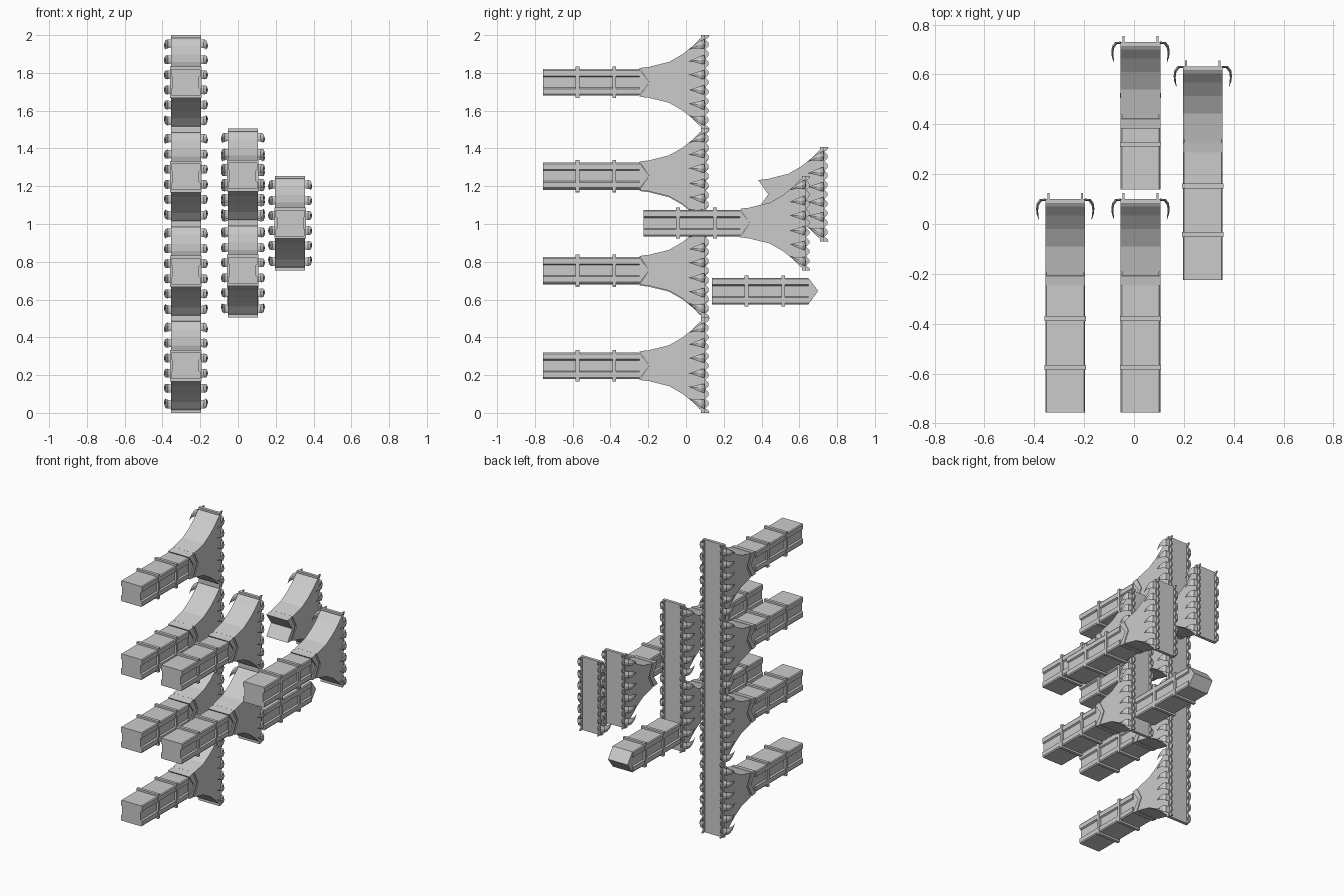
import bpy
import bmesh
from mathutils import Vector

cube = bpy.data.objects.get("Cube")
if cube:
    bpy.data.objects.remove(cube)

stone = bpy.data.materials.new("grey_stone")
stone.use_nodes = True
GREY = (0.6, 0.6, 0.6, 1)
stone.diffuse_color = GREY
stone.node_tree.nodes["Principled BSDF"].inputs["Base Color"].default_value = GREY


def finish(bm, name):
    bmesh.ops.recalc_face_normals(bm, faces=bm.faces)
    mesh = bpy.data.meshes.new(name)
    bm.to_mesh(mesh)
    bm.free()
    mesh.materials.append(stone)
    return mesh


def extrude(bm, points, direction):
    """Extrude a closed outline of 3D points along a vector."""
    face = bm.faces.new([bm.verts.new(p) for p in points])
    out = bmesh.ops.extrude_face_region(bm, geom=[face], use_keep_orig=True)
    moved = [g for g in out["geom"] if isinstance(g, bmesh.types.BMVert)]
    bmesh.ops.translate(bm, verts=moved, vec=direction)


def side_prism(bm, outline, x0, x1):
    """Extrude a (y, z) outline across x."""
    extrude(bm, [(x0, y, z) for y, z in outline], Vector((x1 - x0, 0, 0)))


def mirror_z(half):
    """Close a half outline by mirroring it below z = 0."""
    return half + [(a, -b) for a, b in reversed(half) if b]


def mirror_x(bm):
    """Add a copy of everything on the other side of x = 0."""
    out = bmesh.ops.duplicate(bm, geom=bm.verts[:] + bm.edges[:] + bm.faces[:])
    for v in out["geom"]:
        if isinstance(v, bmesh.types.BMVert):
            v.co.x = -v.co.x


# Beam: grooved section along y, with a pointed end
def make_beam():
    bm = bmesh.new()
    right = mirror_z([(0.075, 0.07), (0.08, 0.063), (0.08, 0.034), (0.07, 0.028)])
    section = right + [(-x, z) for x, z in reversed(right)]
    extrude(bm, [(x, -0.757, z) for x, z in section], Vector((0, 0.51, 0)))
    side_prism(bm, [(-0.247, 0.07), (-0.195, 0), (-0.247, -0.07)], -0.074, 0.074)
    return finish(bm, "beam")


# Bands: two thin collars around the beam
def make_bands():
    bm = bmesh.new()
    for y in (-0.575, -0.38):
        side_prism(bm, mirror_z([(y - 0.01, 0.083), (y + 0.01, 0.083)]), -0.083, 0.083)
    return finish(bm, "beam_bands")


# Flared head: collar and flare with a chevron groove between them
def make_head():
    bm = bmesh.new()
    collar = [(-0.195, 0), (-0.247, 0.075), (-0.208, 0.081), (-0.165, 0),
              (-0.208, -0.081), (-0.247, -0.075)]
    side_prism(bm, collar, -0.08, 0.08)
    curve = [(-0.09, 0.108), (-0.02, 0.148), (0.035, 0.192), (0.07, 0.228), (0.09, 0.24)]
    side_prism(bm, mirror_z([(-0.15, 0), (-0.192, 0.083)] + curve), -0.08, 0.08)
    side_prism(bm, mirror_z([(-0.17, 0), (-0.212, 0.078), (-0.09, 0.105), (0, 0.15)]),
               -0.075, 0.075)
    return finish(bm, "flared_head")


# Back plate with flared lips at both ends
def make_plate():
    bm = bmesh.new()
    outline = mirror_z([(0.1, 0.25), (0.08, 0.25), (0.08, 0.238), (0.088, 0.225)])
    side_prism(bm, outline, -0.08, 0.08)
    return finish(bm, "back_plate")


# Scalloped fins along both edges of the back plate
def make_fins():
    bm = bmesh.new()
    outline = [(0.09, -0.25), (0.124, -0.25), (0.12, -0.238)]
    teeth = 9
    step = 0.45 / teeth
    for i in range(teeth):
        z = -0.225 + i * step
        outline += [(0.103, z), (0.12, z + step * 0.35), (0.12, z + step * 0.65)]
    outline += [(0.103, 0.225), (0.12, 0.238), (0.124, 0.25), (0.09, 0.25)]
    side_prism(bm, outline, 0.064, 0.072)
    mirror_x(bm)
    return finish(bm, "scalloped_fins")


# Claws: thin tapering hooks curling forward from the plate edges
def make_claws():
    bm = bmesh.new()
    # x, y and half height along the hook
    path = [(0.075, 0.098, 0.02), (0.098, 0.096, 0.024), (0.11, 0.08, 0.021),
            (0.113, 0.058, 0.014), (0.111, 0.037, 0.007), (0.106, 0.018, 0.001)]
    for z, droop in ((0.205, 0.03), (0.12, 0.008), (0.04, 0)):
        for s in (1, -1):
            rings = []
            for i, (x, y, h) in enumerate(path):
                t = 0.004 if i < 5 else 0.001
                zc = s * (z - droop * (i / 5) ** 2)
                rings.append([bm.verts.new(p) for p in (
                    (x, y, zc + h), (x - t, y - t, zc + h * 0.4),
                    (x - t, y - t, zc - h * 0.4), (x, y, zc - h),
                    (x + t, y + t, zc))])
            for a, b in zip(rings, rings[1:]):
                for k in range(5):
                    m = (k + 1) % 5
                    bm.faces.new((a[k], a[m], b[m], b[k]))
            bm.faces.new(rings[0])
            bm.faces.new(rings[-1])
    mirror_x(bm)
    return finish(bm, "side_claws")


BEAM = [make_beam(), make_bands()]
HEAD = [make_head(), make_plate(), make_fins(), make_claws()]


def place(meshes, prefix, location):
    for mesh in meshes:
        ob = bpy.data.objects.new(prefix + "_" + mesh.name, mesh)
        ob.location = location
        bpy.context.collection.objects.link(ob)


# Tall stack of four, middle stack of two, and one single bracket
for i in range(4):
    place(BEAM + HEAD, "tall_stack_%d" % (i + 1), (-0.276, 0, 0.25 + i * 0.5))
for i in range(2):
    place(BEAM + HEAD, "middle_stack_%d" % (i + 1), (0.026, 0, 0.755 + i * 0.5))
place(BEAM + HEAD, "single_bracket", (0.276, 0.533, 1.005))

# Loose head and loose beam
place(HEAD, "loose", (0.026, 0.63, 1.157))
place(BEAM, "loose", (0.026, 0.895, 0.645))
